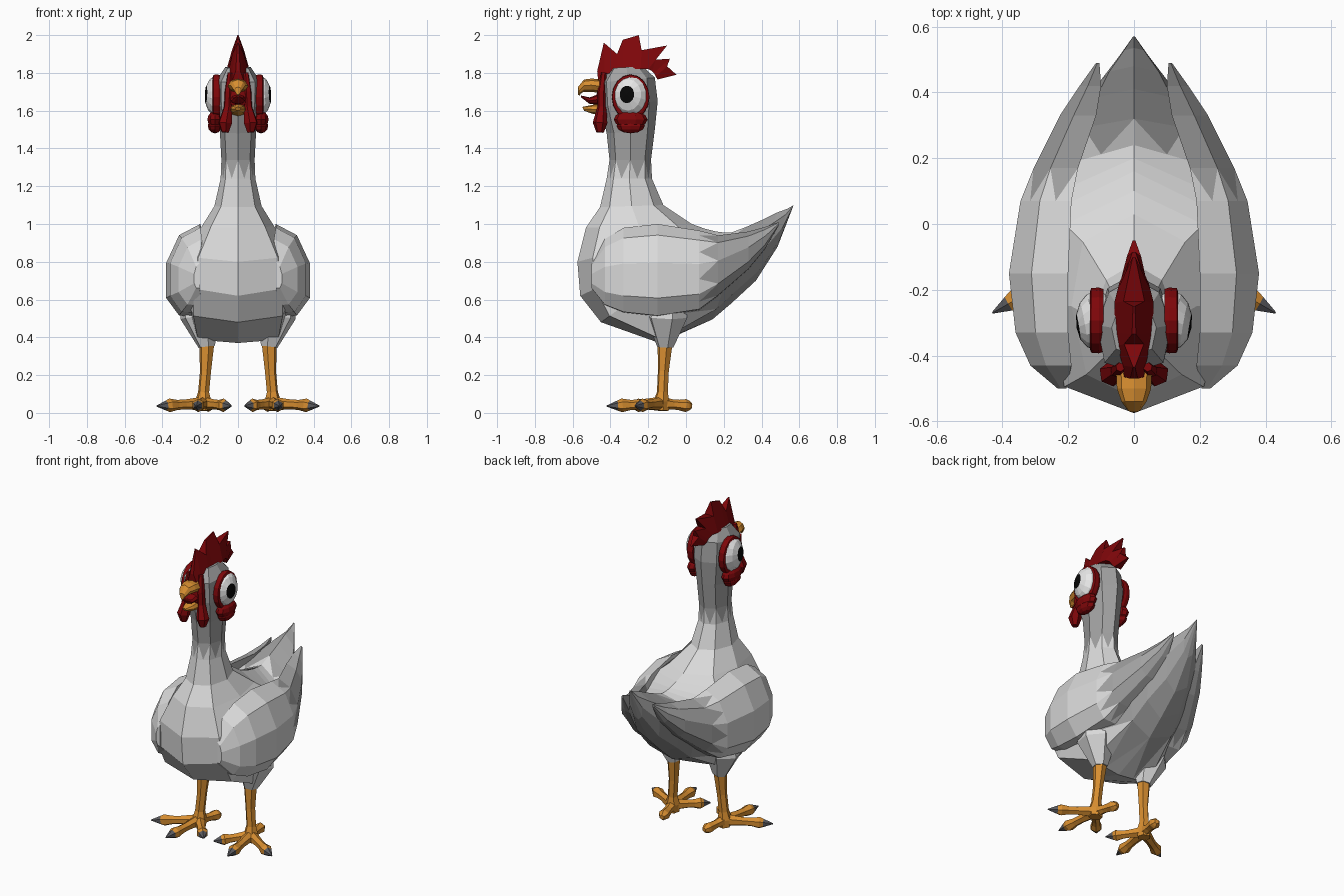
import bpy, bmesh, math
from mathutils import Vector, Matrix

if "Cube" in bpy.data.objects:
    bpy.data.objects.remove(bpy.data.objects["Cube"])

COLOURS = {
    "white_feather": (0.70, 0.70, 0.70), "grey_feather": (0.36, 0.36, 0.36),
    "comb_red": (0.21, 0.002, 0.003), "beak_orange": (0.68, 0.27, 0.03),
    "claw_grey": (0.10, 0.10, 0.11), "eye_white": (0.85, 0.85, 0.85),
    "pupil_black": (0.002, 0.002, 0.002),
}
MATS = {}
for key, rgb in COLOURS.items():
    MATS[key] = bpy.data.materials.new(key)
    MATS[key].diffuse_color = (*rgb, 1)
W, G, R, O, C, E, P = COLOURS


def finish(name, bm, mats):
    bmesh.ops.recalc_face_normals(bm, faces=bm.faces)
    me = bpy.data.meshes.new(name)
    bm.to_mesh(me)
    bm.free()
    for m in mats:
        me.materials.append(MATS[m])
    ob = bpy.data.objects.new(name, me)
    bpy.context.collection.objects.link(ob)
    return ob


def loft(name, rings, bands, zig=None):
    """Skin closed rings; bands = colour per gap; zig = {gap: ring holding the tooth tips}."""
    zig = zig or {}
    bm = bmesh.new()
    mats = list(dict.fromkeys(bands))
    vs = [[bm.verts.new(p) for p in r] for r in rings]
    n = len(rings[0])
    mids = {r: [bm.verts.new((vs[r][j].co + vs[r][(j + 1) % n].co) / 2) for j in range(n)]
            for r in zig.values()}

    def face(pts, colour):
        bm.faces.new(pts).material_index = mats.index(colour)

    for i in range(len(rings) - 1):
        for j in range(n):
            k = (j + 1) % n
            a0, a1, b0, b1 = vs[i][j], vs[i][k], vs[i + 1][j], vs[i + 1][k]
            if i in zig:
                m = mids[zig[i]][j]
                if zig[i] == i:
                    a0, a1, b0, b1 = b0, b1, a0, a1
                face((a0, a1, m), G)
                face((a0, m, b0), W)
                face((a1, b1, m), W)
            else:
                ma = [mids[i][j]] if i in mids else []
                mb = [mids[i + 1][j]] if i + 1 in mids else []
                face([a0] + ma + [a1, b1] + mb + [b0], bands[i])
    face(vs[0], bands[0])
    face(vs[-1], bands[-1])
    return finish(name, bm, mats)


def section(f, b, w, t=.15, k=.72, kb=.68):
    """Eight-sided ring between points (y, z) of the middle plane; w half width,
    t and k place the front corner, kb widens the back corner."""
    half = [(0, 0), (t, k), (.5, 1), (.85, kb), (1, 0)]
    pts = half + [(u, -v) for u, v in half[3:0:-1]]
    return [Vector((v * w, f[0] + (b[0] - f[0]) * u, f[1] + (b[1] - f[1]) * u)) for u, v in pts]


def tube(name, pts, radii, bands, n=6):
    pts = [Vector(p) for p in pts]
    q = (pts[-1] - pts[0]).to_track_quat('Z', 'Y')
    rings = [[p + q @ Vector((r * math.cos(a), r * math.sin(a), 0))
              for a in (math.tau * (j + .5) / n for j in range(n))] for p, r in zip(pts, radii)]
    return loft(name, rings, bands)


def ball(name, centre, radii, colour, pole=(0, 0, 1), cap=None, seg=10, rings=7):
    """Ellipsoid; an optional cap colour paints the faces around the pole."""
    bm = bmesh.new()
    bmesh.ops.create_uvsphere(bm, u_segments=seg, v_segments=rings, radius=1)
    if cap:
        for f in bm.faces:
            f.material_index = int(f.calc_center_median().z > .9)
    q = Vector(pole).to_track_quat('Z', 'Y')
    bm.transform(Matrix.Translation(centre) @ Matrix.Diagonal((*radii, 1)) @ q.to_matrix().to_4x4())
    return finish(name, bm, [colour, cap] if cap else [colour])


# Head, neck, body and tail in one skin, with toothed feather edges
body = [
    ((-.40, 1.825), (-.23, 1.835), .068, .12, .8), ((-.45, 1.75), (-.165, 1.775), .112, .1, .8),
    ((-.45, 1.62), (-.15, 1.65), .118, .12, .75), ((-.42, 1.48), (-.165, 1.50), .096),
    ((-.405, 1.34), (-.185, 1.34), .088), ((-.42, 1.24), (-.18, 1.24), .092),
    ((-.455, 1.09), (-.12, 1.10), .125), ((-.53, .98), (.03, 1.0), .19, .13, .76, .82),
    ((-.575, .80), (.10, .975), .27, .12, .78, .78), ((-.56, .62), (.16, .96), .315, .11, .74, .7),
    ((-.45, .48), (.20, .955), .32, .07, .74), ((-.14, .37), (.24, .955), .295, .03, .72),
    ((.14, .495), (.32, .985), .225, .11, .65), ((.24, .58), (.41, 1.025), .17),
    ((.37, .70), (.48, 1.06), .11), ((.485, .88), (.535, 1.08), .045),
    ((.566, 1.09), (.57, 1.10), .004)]
loft("body", [section(*s) for s in body], [G] * 4 + [W] * 8 + [G] * 4, {4: 5, 11: 11})

# Beak and mouth
loft("upper_beak", [section(*s) for s in [
    ((-.44, 1.765), (-.44, 1.69), .055), ((-.50, 1.77), (-.50, 1.70), .052),
    ((-.54, 1.765), (-.54, 1.70), .038), ((-.572, 1.725), (-.558, 1.69), .02),
    ((-.573, 1.685), (-.562, 1.68), .006)]], [O] * 4)
loft("lower_beak", [section(*s) for s in [
    ((-.43, 1.64), (-.43, 1.57), .045), ((-.50, 1.63), (-.50, 1.585), .038),
    ((-.55, 1.62), (-.54, 1.60), .014)]], [O] * 2)
loft("tongue", [section(*s) for s in [
    ((-.43, 1.70), (-.43, 1.63), .045), ((-.51, 1.67), (-.51, 1.635), .036),
    ((-.555, 1.68), (-.555, 1.67), .008)]], [R] * 2)
ball("mouth", (0, -.445, 1.67), (.058, .03, .07), R, seg=8, rings=6)

# Comb: spiky crest row (y, z, half thickness) over a base row
crest = [(-.47, 1.81, .012), (-.435, 1.96, .003), (-.365, 1.90, .03), (-.335, 1.975, .006),
         (-.25, 2.0, .003), (-.235, 1.92, .032), (-.10, 1.945, .004), (-.16, 1.87, .03),
         (-.085, 1.875, .005), (-.10, 1.835, .022), (-.05, 1.79, .004)]
base = [(-.465, 1.76, .03), (-.43, 1.79, .035), (-.37, 1.81, .05), (-.33, 1.82, .055),
        (-.28, 1.82, .06), (-.24, 1.82, .06), (-.20, 1.82, .05), (-.18, 1.81, .045),
        (-.17, 1.80, .04), (-.16, 1.78, .035), (-.15, 1.765, .025)]
loft("comb", [[Vector((-b[2], b[0], b[1])), Vector((-c[2], c[0], c[1])),
               Vector((c[2], c[0], c[1])), Vector((b[2], b[0], b[1]))]
              for c, b in zip(crest, base)], [R] * 10)

# Wing stations: y, bottom, top, outer x, inner x
WING = [(-.50, .66, .79, .232, .205), (-.43, .57, .92, .315, .19), (-.33, .53, .98, .36, .20),
        (-.15, .51, 1.0, .38, .20), (.07, .545, .965, .345, .19), (.17, .62, .94, .305, .17),
        (.33, .76, .96, .225, .115), (.42, .87, .985, .165, .10), (.49, .99, 1.01, .115, .105)]
# Toes: tip (x, y) and whether it ends in a claw
TOES = [("inner_toe", .035, -.30, True), ("middle_toe", .22, -.42, True),
        ("outer_toe", .43, -.27, True), ("back_toe", .15, .03, False)]

for side, s in (("right", 1), ("left", -1)):
    rings = []
    for y, zb, zt, xo, xi in WING:
        h, xm = zt - zb, xi + .62 * (xo - xi)
        rings.append([Vector((s * x, y, z)) for x, z in (
            (xi, zt), (xm, zt - .12 * h), (xo, zt - .42 * h),
            (xo, zb + .2 * h), (xm, zb + .01 * h), (xi, zb))])
    loft(side + "_wing", rings, [W] * 5 + [G] * 3, {4: 4})

    # Eye with pupil, thin red rim and the bags under it
    ball(side + "_eye", (s * .116, -.293, 1.678), (.061, .091, .107), E,
         (s * .965, -.24, .08), P, 14, 7)
    rim = [[Vector((s * x, -.293 + k * .1 * math.cos(a), 1.672 + k * .12 * math.sin(a)))
            for a in (math.tau * j / 16 for j in range(16))]
           for x, k in ((.092, .95), (.107, 1), (.13, .98), (.134, .88))]
    loft(side + "_eye_rim", rim, [R] * 3)
    ball(side + "_eye_bag", (s * .122, -.293, 1.553), (.042, .09, .045), R, seg=10, rings=6)
    ball(side + "_eye_bag_fold", (s * .122, -.293, 1.52), (.038, .075, .04), R, seg=8, rings=6)

    # Hanging wattle beside the beak
    tube(side + "_wattle", [(s * .042, -.435, 1.80), (s * .048, -.445, 1.70), (s * .052, -.445, 1.62),
                            (s * .068, -.455, 1.535), (s * .068, -.455, 1.485)],
         [.014, .024, .024, .039, .02], [R] * 4)

    # Thigh, leg and foot
    tube(side + "_thigh", [(s * .20, -.10, .64), (s * .195, -.105, .51), (s * .166, -.11, .35)],
         [.10, .115, .045], [W] * 2)
    tube(side + "_leg", [(s * .165, -.11, .38), (s * .172, -.12, .22), (s * .182, -.125, .11),
                         (s * .184, -.13, .06), (s * .184, -.13, .012)],
         [.042, .03, .03, .044, .04], [O] * 4)
    for name, x, y, claw in TOES:
        a, b = Vector((.184, -.13, .05)), Vector((x, y, .036))
        steps = [0, .4, .56, .72, .8, 1] if claw else [0, .4, .6, .8, .9, 1]
        tube(f"{side}_{name}", [Vector((s * p.x, p.y, p.z)) for p in (a.lerp(b, t) for t in steps)],
             [.036, .026, .027, .036, .027, .003] if claw else [.036, .026, .028, .034, .028, .015],
             [O] * 4 + [C if claw else O])

for m in bpy.data.materials:
    if m.users and not m.is_grease_pencil:
        m.use_nodes = True
        m.node_tree.nodes["Principled BSDF"].inputs["Base Color"].default_value = m.diffuse_color
